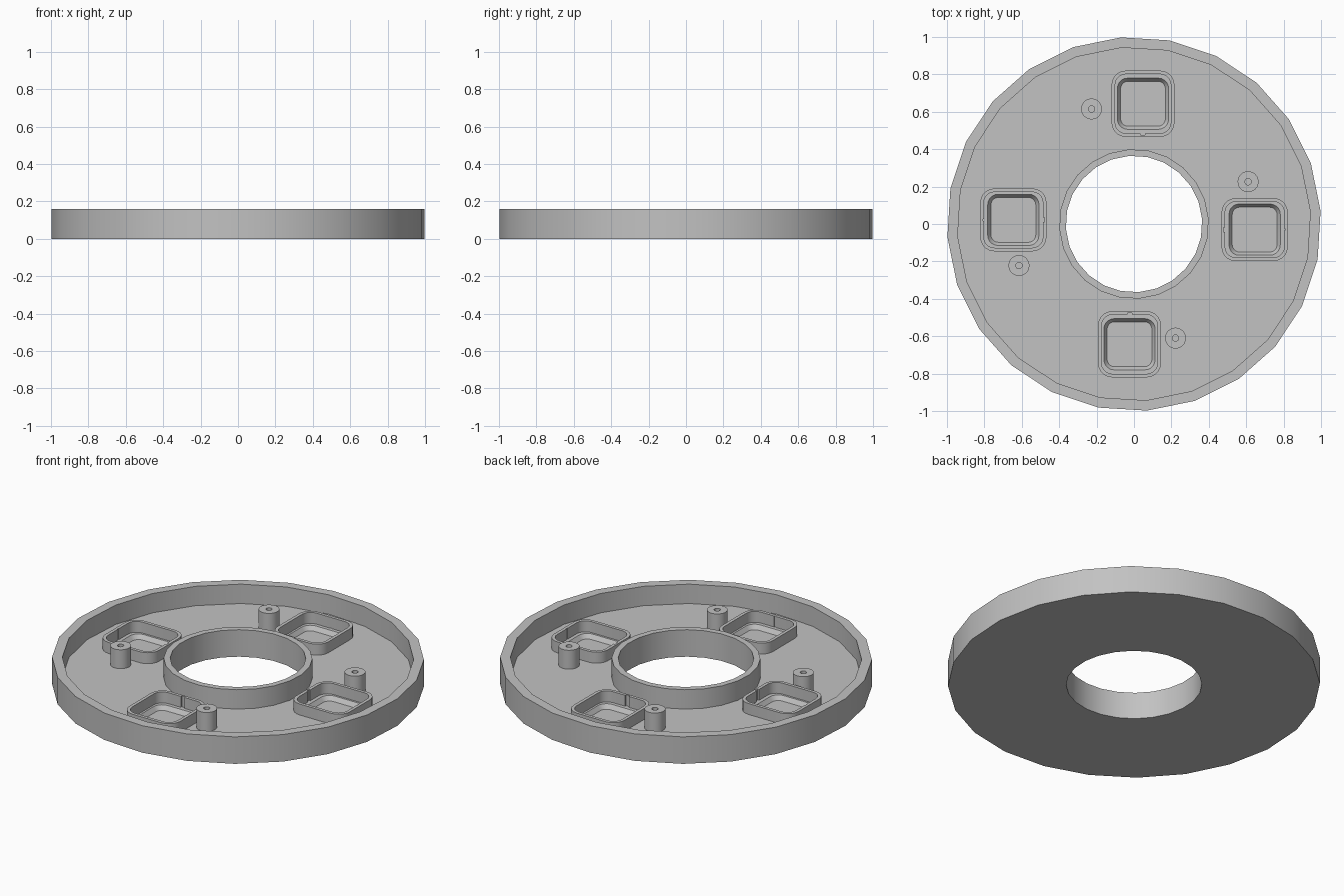
import bpy
import bmesh
import math

if "Cube" in bpy.data.objects:
    bpy.data.objects.remove(bpy.data.objects["Cube"])

grey = bpy.data.materials.new("plain_grey")
grey.use_nodes = True
grey.diffuse_color = (0.54, 0.54, 0.54, 1)
grey.node_tree.nodes["Principled BSDF"].inputs["Base Color"].default_value = (0.54, 0.54, 0.54, 1)

FLOOR = 0.045
HEIGHT = 0.16


def circle(r, z, sides, turn=0.0):
    step = math.tau / sides
    return [(r * math.cos(turn + i * step), r * math.sin(turn + i * step), z) for i in range(sides)]


def rounded_box(hx, hy, r, z, steps=5):
    """Outline of a rounded rectangle at height z."""
    pts = []
    for k, (sx, sy) in enumerate([(1, 1), (-1, 1), (-1, -1), (1, -1)]):
        for i in range(steps + 1):
            a = math.pi / 2 * (k + i / steps)
            pts.append((sx * (hx - r) + r * math.cos(a), sy * (hy - r) + r * math.sin(a), z))
    return pts


def loft(name, outlines, ring=False, capped=False):
    """Skin a stack of matching outlines, joined end to start when ring is set."""
    bm = bmesh.new()
    loops = [[bm.verts.new(p) for p in o] for o in outlines]
    n = len(loops[0])
    pairs = list(zip(loops, loops[1:])) + ([(loops[-1], loops[0])] if ring else [])
    for a, b in pairs:
        for i in range(n):
            j = (i + 1) % n
            bm.faces.new((a[i], a[j], b[j], b[i]))
    if capped:
        bm.faces.new(loops[0])
        bm.faces.new(loops[-1])
    bmesh.ops.recalc_face_normals(bm, faces=bm.faces)
    mesh = bpy.data.meshes.new(name)
    bm.to_mesh(mesh)
    bm.free()
    mesh.materials.append(grey)
    obj = bpy.data.objects.new(name, mesh)
    bpy.context.collection.objects.link(obj)
    return obj


def activate(obj):
    bpy.ops.object.select_all(action='DESELECT')
    obj.select_set(True)
    bpy.context.view_layer.objects.active = obj


def carve(obj, cutter):
    """Subtract the cutter, then discard it."""
    cutter.hide_render = True
    mod = obj.modifiers.new("carve", 'BOOLEAN')
    mod.operation = 'DIFFERENCE'
    mod.solver = 'EXACT'
    mod.object = cutter
    activate(obj)
    bpy.ops.object.modifier_apply(modifier=mod.name)
    bpy.data.objects.remove(cutter)


def place(obj, centre, turn):
    obj.location = (*centre, 0)
    obj.rotation_euler.z = turn
    bpy.context.view_layer.update()
    return obj


# Ring tray: outer rim, floor and hub wall in one turned section
section = [(0.365, 0), (1.0, 0), (1.0, HEIGHT), (0.945, HEIGHT),
           (0.945, FLOOR), (0.4, FLOOR), (0.4, HEIGHT), (0.365, HEIGHT)]
tray = loft("tray", [circle(r, z, 24, math.radians(4)) for r, z in section], ring=True)
parts = [tray]

# Four pocket frames, each over a tapered recess in the floor
sides = [("back", (0.048, 0.643), 0), ("right", (-0.645, 0.022), 1),
         ("front", (-0.024, -0.643), 2), ("left", (0.645, -0.03), 3)]
for name, centre, quarter in sides:
    turn = quarter * math.pi / 2
    recess = loft("recess_cutter", [rounded_box(0.12, 0.12, 0.04, 0.02),
                                    rounded_box(0.137, 0.137, 0.055, FLOOR),
                                    rounded_box(0.137, 0.137, 0.055, 0.1)], capped=True)
    carve(tray, place(recess, centre, turn))

    frame = loft(name + "_pocket_frame", [rounded_box(0.168, 0.177, 0.075, FLOOR - 0.002),
                                          rounded_box(0.168, 0.177, 0.075, 0.11),
                                          rounded_box(0.149, 0.158, 0.056, 0.11),
                                          rounded_box(0.149, 0.158, 0.056, FLOOR - 0.002)], ring=True)
    # Key slot on the hub side, small nick opposite
    for y, half in [(-0.155, 0.012), (0.155, 0.006)]:
        slot = loft("slot_cutter", [[(-half, y - half, z), (half, y - half, z),
                                     (half, y + half, z), (-half, y + half, z)]
                                    for z in (0.0, 0.2)], capped=True)
        carve(frame, slot)
    parts.append(place(frame, centre, turn))

# Four screw posts with blind holes
for name, centre in [("back", (-0.227, 0.615)), ("right", (-0.615, -0.222)),
                     ("front", (0.222, -0.61)), ("left", (0.61, 0.226))]:
    outlines = [circle(r, z, 24) for r, z in [(0.056, FLOOR - 0.002), (0.056, 0.157),
                                              (0.017, 0.157), (0.017, FLOOR + 0.005)]]
    post = loft(name + "_screw_post", outlines, capped=True)
    parts.append(place(post, centre, 0))

for obj in parts:
    activate(obj)
    bpy.ops.object.shade_smooth_by_angle(angle=math.radians(30))
